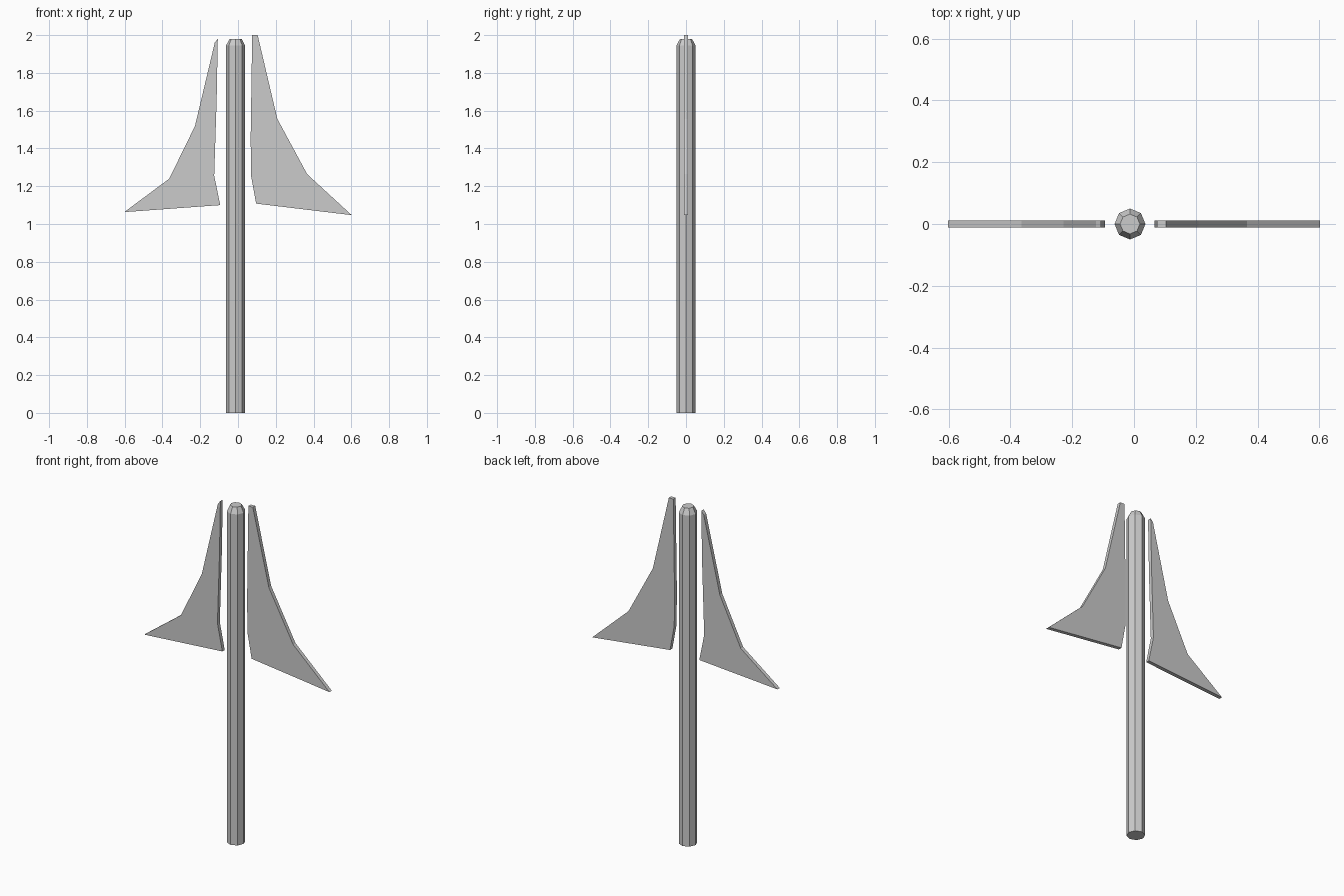
import bpy, bmesh
from math import cos, sin, pi

if "Cube" in bpy.data.objects:
    bpy.data.objects.remove(bpy.data.objects["Cube"])


def make_object(name, bm):
    bmesh.ops.recalc_face_normals(bm, faces=bm.faces)
    mesh = bpy.data.meshes.new(name)
    bm.to_mesh(mesh)
    bm.free()
    obj = bpy.data.objects.new(name, mesh)
    bpy.context.collection.objects.link(obj)
    return obj


def lathe(name, cx, profile, sides):
    bm = bmesh.new()
    rings = [[bm.verts.new((cx + r * cos(2 * pi * i / sides), r * sin(2 * pi * i / sides), z))
              for i in range(sides)] for r, z in profile]
    for a, b in zip(rings, rings[1:]):
        for i in range(sides):
            j = (i + 1) % sides
            bm.faces.new((a[i], a[j], b[j], b[i]))
    bm.faces.new(rings[0][::-1])
    bm.faces.new(rings[-1])
    return make_object(name, bm)


def plate(name, outline, half=0.011):
    bm = bmesh.new()
    face = bm.faces.new([bm.verts.new((x, -half, z)) for x, z in outline])
    ext = bmesh.ops.extrude_face_region(bm, geom=[face], use_keep_orig=True)
    verts = [v for v in ext["geom"] if isinstance(v, bmesh.types.BMVert)]
    bmesh.ops.translate(bm, verts=verts, vec=(0, 2 * half, 0))
    return make_object(name, bm)


# Octagonal pole with a chamfered top
lathe("pole", -0.013, [(0.05, 0), (0.05, 1.945), (0.032, 1.98)], 8)

# Thin swept fins, slightly different on each side
plate("left_fin", [(-0.107, 1.98), (-0.123, 1.96), (-0.228, 1.518), (-0.364, 1.24),
                   (-0.602, 1.063), (-0.094, 1.10), (-0.126, 1.256), (-0.113, 1.66)])
plate("right_fin", [(0.075, 2.0), (0.104, 2.0), (0.208, 1.557), (0.366, 1.264),
                    (0.602, 1.047), (0.096, 1.108), (0.069, 1.256), (0.067, 1.457)])
